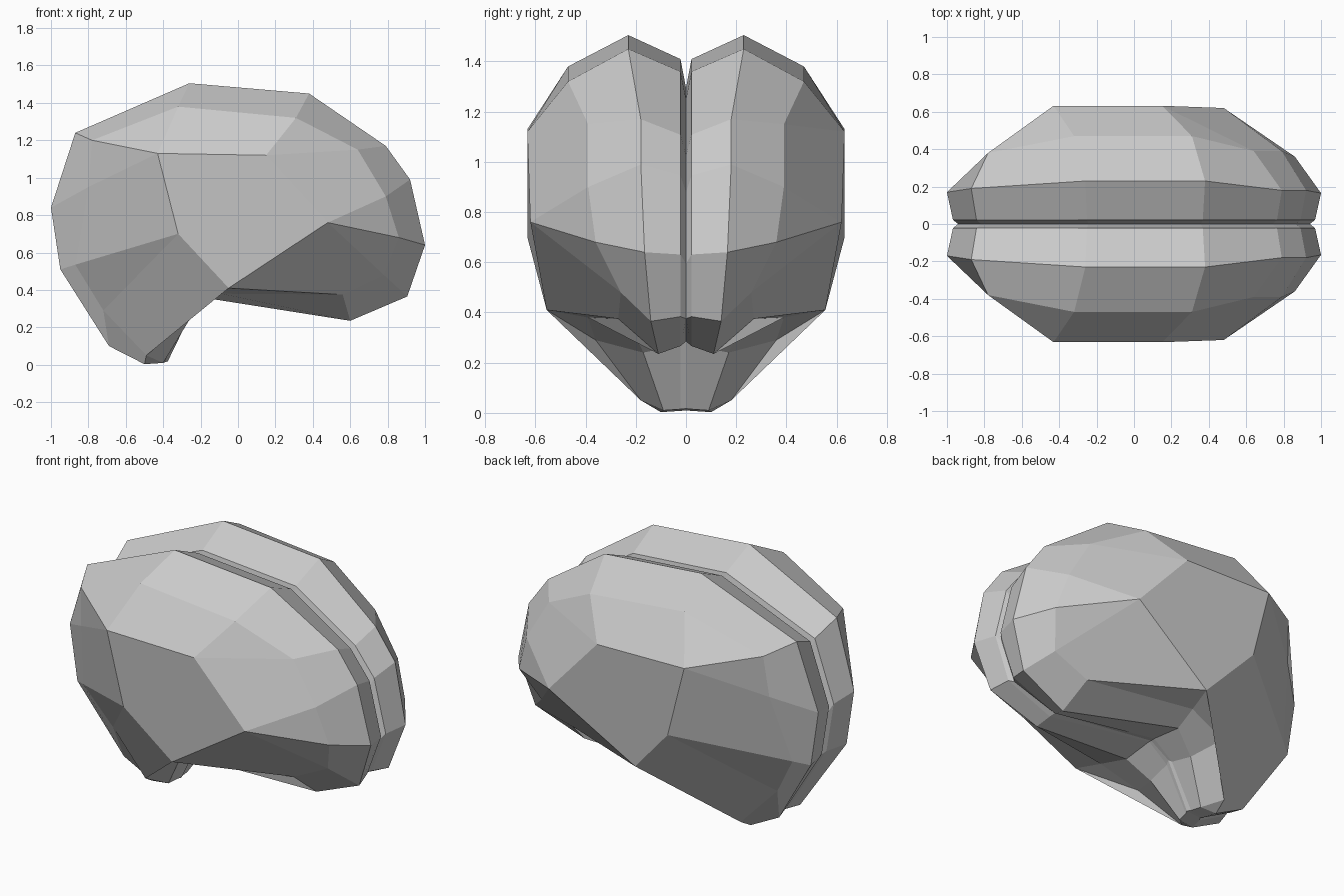
import bpy, bmesh

if "Cube" in bpy.data.objects:
    bpy.data.objects.remove(bpy.data.objects["Cube"])

# Cross-section rings of one hemisphere, each point (x, z, distance from middle)
rim = [(-1, .84, .17), (-.87, 1.24, .19), (-.26, 1.505, .23), (.38, 1.45, .23),
       (.79, 1.17, .18), (.92, .99, .18), (1, .64, .165), (.905, .365, .14),
       (.6, .235, .11), (-.13, .35, .22), (-.26, .24, .17), (-.4, .01, .09),
       (-.5, .003, .1), (-.69, .1, .1), (-.95, .51, .17)]
shoulder = [(-.8, .95, .35), (-.78, 1.2, .38), (-.32, 1.38, .47), (.31, 1.32, .47),
            (.64, 1.15, .39), (.79, .9, .39), (.86, .68, .36), (.78, .48, .26),
            (.56, .375, .27), (-.09, .38, .39), (-.33, .29, .36), (-.49, .05, .18),
            (-.49, .05, .18), (-.72, .29, .16), (-.87, .535, .23)]

# Five corners of the flat side, and which one each ring point runs to
side = [(-.43, 1.13, .632), (.15, 1.12, .632), (.48, .76, .62),
        (-.05, .41, .555), (-.32, .7, .632)]
outer = [side[int(i)] for i in "000112223333344"]

# Middle groove: rim shrunk towards the centre plane
lip = [(x * .968, z - .1 * (z - .55) if z > .2 else z + .005, .022)
       for x, z, y in rim]
groove = [(x * .94, .4 + (z - .4) * (.81 if z > .4 else .7)
           if z > .2 else z + .007, 0) for x, z, y in rim]

bm = bmesh.new()
rings = [[bm.verts.new((x, -y, z)) for x, z, y in ring]
         for ring in (groove, lip, rim, shoulder, outer)]
n = len(rim)
for a, b in zip(rings, rings[1:]):
    for i in range(n):
        j = (i + 1) % n
        bm.faces.new((a[i], a[j], b[j], b[i]))
bm.faces.new(rings[-1])
bmesh.ops.remove_doubles(bm, verts=bm.verts, dist=.0005)
bmesh.ops.recalc_face_normals(bm, faces=bm.faces)

# Brain: one hemisphere mirrored across the middle groove
mesh = bpy.data.meshes.new("brain")
bm.to_mesh(mesh)
bm.free()
brain = bpy.data.objects.new("brain", mesh)
bpy.context.collection.objects.link(brain)
mirror = brain.modifiers.new("other_hemisphere", 'MIRROR')
mirror.use_axis = (False, True, False)
mirror.use_clip = True
